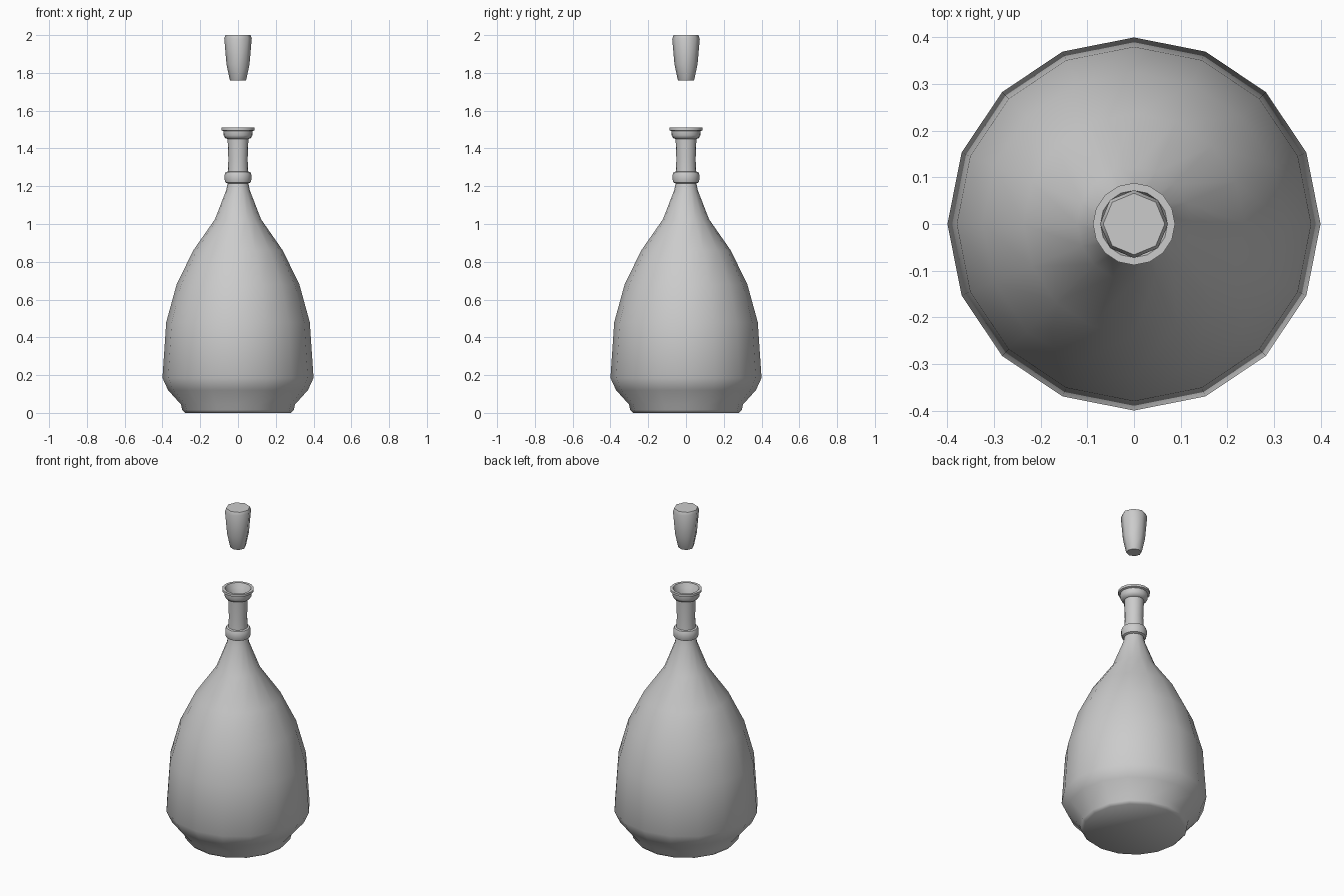
import bpy, bmesh
from math import cos, sin, pi, radians

if "Cube" in bpy.data.objects:
    bpy.data.objects.remove(bpy.data.objects["Cube"])


def lathe(name, profile, sides, angle):
    """Revolve an (r, z) profile about z; cap both ends."""
    bm = bmesh.new()
    rings = [[bm.verts.new((r * cos(2 * pi * i / sides), r * sin(2 * pi * i / sides), z))
              for i in range(sides)] for r, z in profile]
    for a, b in zip(rings, rings[1:]):
        for i in range(sides):
            j = (i + 1) % sides
            bm.faces.new((a[i], a[j], b[j], b[i]))
    bm.faces.new(rings[0][::-1])
    bm.faces.new(rings[-1])
    bmesh.ops.recalc_face_normals(bm, faces=bm.faces)
    me = bpy.data.meshes.new(name)
    bm.to_mesh(me)
    bm.free()
    ob = bpy.data.objects.new(name, me)
    bpy.context.collection.objects.link(ob)
    bpy.ops.object.select_all(action='DESELECT')
    ob.select_set(True)
    bpy.context.view_layer.objects.active = ob
    bpy.ops.object.shade_smooth_by_angle(angle=radians(angle))
    return ob


# Bottle: foot, belly, neck with collar, lip, then the hollow inside
outer = [(0.28, 0), (0.295, 0.015), (0.302, 0.045), (0.37, 0.12), (0.4, 0.185),
         (0.38, 0.48), (0.325, 0.68), (0.237, 0.86), (0.122, 1.025),
         (0.062, 1.18), (0.055, 1.215),
         (0.067, 1.22), (0.071, 1.235), (0.071, 1.26), (0.065, 1.275), (0.054, 1.278),
         (0.051, 1.34), (0.055, 1.45),
         (0.068, 1.455), (0.076, 1.47), (0.077, 1.492), (0.088, 1.496), (0.088, 1.51)]
inner = [(0.072, 1.51), (0.062, 1.485), (0.042, 1.44), (0.042, 1.2), (0.1, 1.025),
         (0.215, 0.86), (0.3, 0.68), (0.355, 0.48), (0.375, 0.19), (0.28, 0.06)]
lathe("bottle", outer + inner, 16, 50)

# Cork floating above the bottle, with a softly uneven top
cork = lathe("cork", [(0.041, 1.76), (0.044, 1.765), (0.061, 1.845),
                      (0.073, 1.985), (0.066, 2.0)], 8, 60)
for i, v in enumerate(cork.data.vertices[24:32]):
    v.co.z -= (0, 0.003, 0.006, 0.002)[i % 4]
